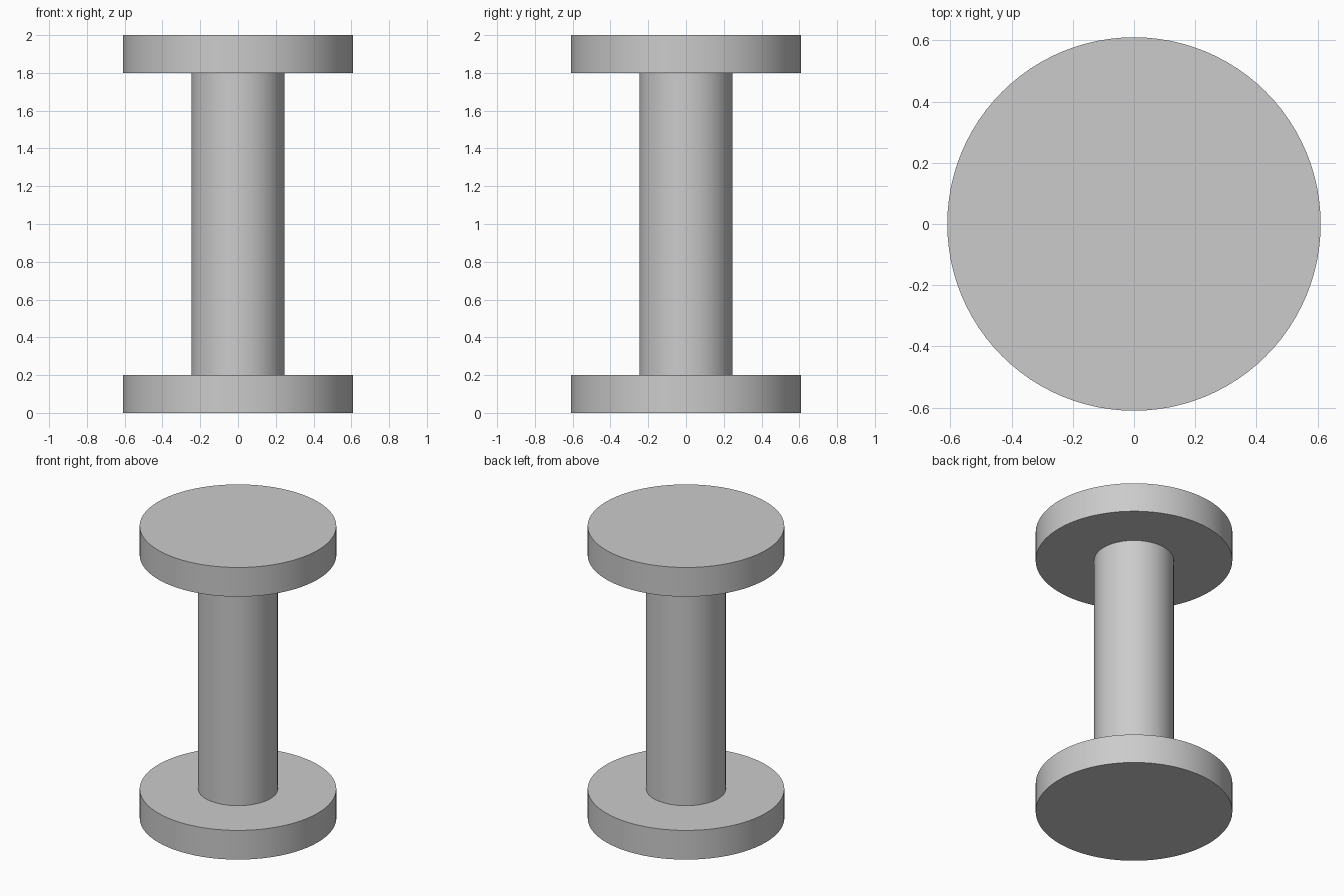
import bpy
import math

SIDES = 96
FLANGE_RADIUS = 0.61
SHAFT_RADIUS = 0.247
FLANGE_HEIGHT = 0.2
HEIGHT = 2.0

cube = bpy.data.objects.get("Cube")
if cube:
    bpy.data.objects.remove(cube, do_unlink=True)

# Single plain grey finish
grey = bpy.data.materials.new("plain_grey")
grey.use_nodes = True
colour = (0.6, 0.6, 0.6, 1.0)
grey.diffuse_color = colour
grey.node_tree.nodes["Principled BSDF"].inputs["Base Color"].default_value = colour


def cylinder(name, radius, bottom, top):
    bpy.ops.mesh.primitive_cylinder_add(
        vertices=SIDES, radius=radius, depth=top - bottom,
        location=(0, 0, (bottom + top) / 2))
    obj = bpy.context.object
    obj.name = name
    obj.data.materials.append(grey)
    bpy.ops.object.shade_smooth_by_angle(angle=math.radians(30))
    return obj


# Two matching discs joined by a slim shaft
cylinder("bottom_flange", FLANGE_RADIUS, 0, FLANGE_HEIGHT)
cylinder("shaft", SHAFT_RADIUS, FLANGE_HEIGHT, HEIGHT - FLANGE_HEIGHT)
cylinder("top_flange", FLANGE_RADIUS, HEIGHT - FLANGE_HEIGHT, HEIGHT)
